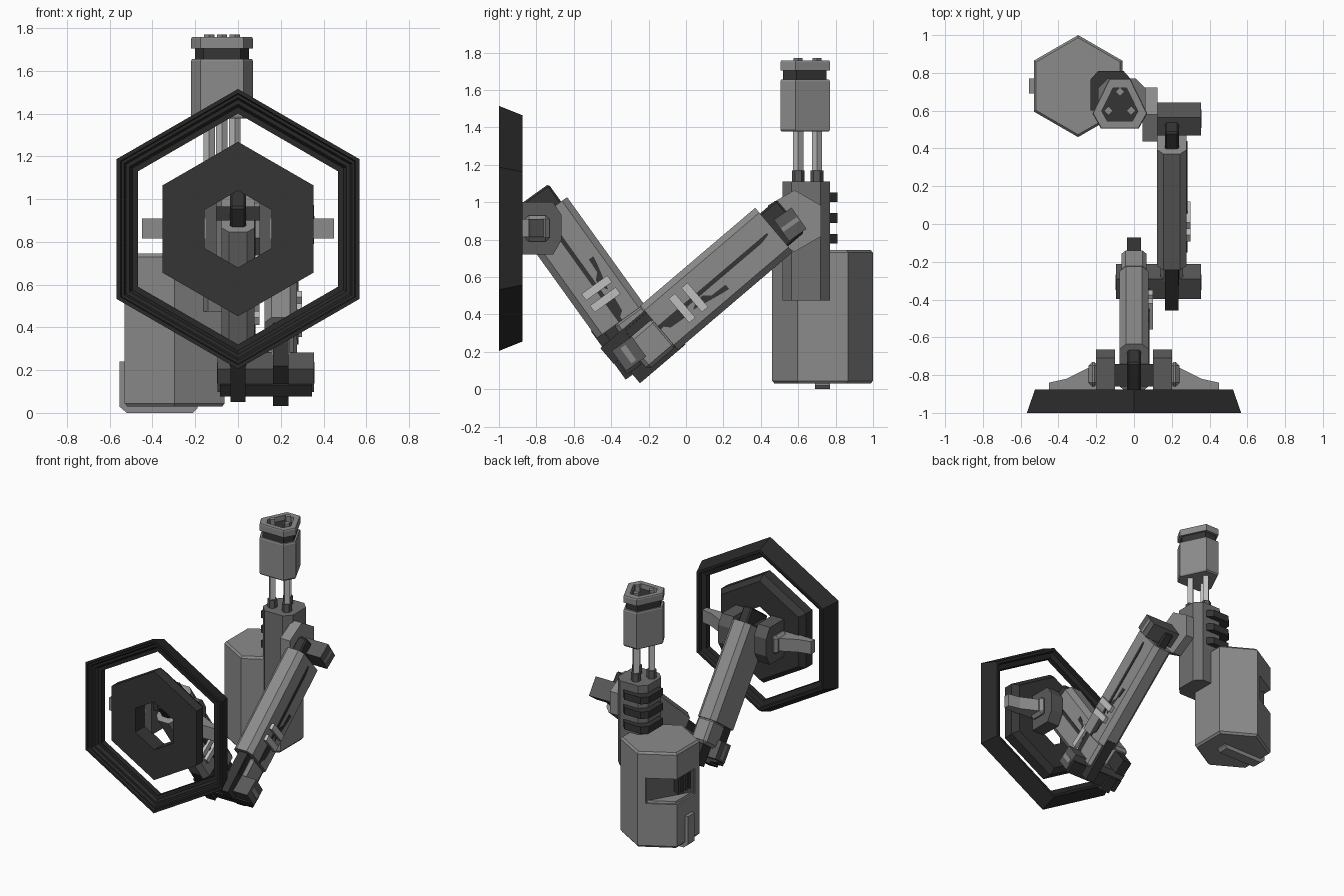
import bpy, bmesh, math
from mathutils import Matrix, Vector

if "Cube" in bpy.data.objects:
    bpy.data.objects.remove(bpy.data.objects["Cube"])


def mat(name, v):
    m = bpy.data.materials.new(name)
    m.diffuse_color = (v, v, v, 1)
    m.use_nodes = True
    m.node_tree.nodes["Principled BSDF"].inputs["Base Color"].default_value = m.diffuse_color
    return m


RING = mat("near black", 0.022)
DARK = mat("charcoal", 0.035)
HINGE = mat("dark grey", 0.10)
STEEL = mat("steel grey", 0.16)
MID = mat("mid grey", 0.26)
LIGHT = mat("light grey", 0.52)


def loft(name, pts, profile, m, mx=None, closed=False):
    """Stack scaled copies (scale, height) of an outline; closed joins last to first."""
    bm = bmesh.new()
    rows = [[bm.verts.new((x * s, y * s, h)) for x, y in pts] for s, h in profile]
    n = len(pts)
    pairs = list(zip(rows, rows[1:] + ([rows[0]] if closed else [])))
    for a, b in pairs:
        for i in range(n):
            j = (i + 1) % n
            bm.faces.new((a[i], a[j], b[j], b[i]))
    if not closed:
        bm.faces.new(rows[0][::-1])
        bm.faces.new(rows[-1])
    bmesh.ops.recalc_face_normals(bm, faces=bm.faces)
    me = bpy.data.meshes.new(name)
    bm.to_mesh(me)
    bm.free()
    me.materials.append(m)
    ob = bpy.data.objects.new(name, me)
    bpy.context.collection.objects.link(ob)
    if mx is not None:
        ob.matrix_world = mx
    return ob


def bevel(ob, w):
    b = ob.modifiers.new("bevel", 'BEVEL')
    b.width, b.segments, b.limit_method = w, 1, 'ANGLE'
    return ob


def box(name, x, y, z, m, mx=None, bev=0):
    """Box from three (low, high) ranges, in an optional local frame."""
    pts = [(x[0], y[0]), (x[1], y[0]), (x[1], y[1]), (x[0], y[1])]
    ob = loft(name, pts, [(1, z[0]), (1, z[1])], m, mx)
    return bevel(ob, bev) if bev else ob


def ngon(n, r=1, start=90):
    return [(r * math.cos(math.radians(start + 360 * i / n)),
             r * math.sin(math.radians(start + 360 * i / n))) for i in range(n)]


def chamfered(x0, x1, y0, y1, c):
    """Rectangle outline with four cut corners."""
    return [(x0 + c, y0), (x1 - c, y0), (x1, y0 + c), (x1, y1 - c),
            (x1 - c, y1), (x0 + c, y1), (x0, y1 - c), (x0, y0 + c)]


def frame(x, y, z, axis='X', deg=0):
    return Matrix.Translation((x, y, z)) @ Matrix.Rotation(math.radians(deg), 4, axis)


HEX = ngon(6)
SIDEWAYS = Matrix.Rotation(math.radians(90), 4, 'Y')   # local z -> x, local x -> -z

# Front hexagonal ring and inner plate (lofted along +y)
face = frame(0, 0, 0.86, 'X', -90)
loft("outer_ring", HEX, [(.655, -1), (.637, -.955), (.605, -.875), (.585, -.875), (.58, -.9),
                         (.54, -.91), (.54, -.95), (.57, -.95), (.585, -.97), (.605, -.97),
                         (.615, -.985), (.63, -.985), (.635, -1)], RING, face, True)
loft("inner_plate", HEX, [(.408, -.995), (.408, -.92), (.37, -.875), (.18, -.875), (.18, -.995)],
     DARK, face, True)

# Side brackets and hinge cheeks behind the plate
for s, side in ((-1, "left"), (1, "right")):
    pts = [(s * x, y) for x, y in ((.15, -.885), (.45, -.885), (.45, -.84), (.36, -.82), (.2, -.74), (.15, -.74))]
    loft("bracket_" + side, pts, [(1, .815), (1, .91)], MID)
    cheek = [(-.72, -.885), (-.72, -.71), (-.80, -.665), (-.93, -.665), (-1.0, -.71), (-1.0, -.885)]
    loft("hinge_cheek_" + side, cheek, [(1, s * .1), (1, s * .2)], HINGE, SIDEWAYS)
    box("cheek_pad_" + side, sorted((s * .19, s * .24)), (-.86, -.73), (.79, .93), MID, None, .02)
box("hinge_pin", (-.1, .1), (-.86, -.74), (.9, .965), DARK)


def arm(name, mx, length, f):
    """Arm along local z; f is the local y side that carries the long prong."""
    loft(name + "_body", chamfered(-.077, .077, -.155, .155, .034), [(1, 0), (1, length)], MID, mx)
    box(name + "_core", (-.037, .037), (-.115, .115), (-.16, length + .115), DARK, mx, .01)
    box(name + "_prong_outer", (-.036, .036), sorted((-f * .16, -f * .045)), (-.27, .05), DARK, mx)
    box(name + "_prong_inner", (-.036, .036), sorted((f * .01, f * .12)), (-.31, .05), DARK, mx)

    # Dark inlays and light clips on the right side
    def inlay(label, outline):
        loft(name + label, [(-b * length, a) for a, b in outline], [(1, .07), (1, .082)],
             DARK, mx @ SIDEWAYS)
    inlay("_inlay_long", [(-.012, .0), (.012, .0), (.012, .88), (-.0, .95), (-.012, .95)])
    inlay("_inlay_lobe", [(.02, .3), (.02, .36), (.075, .44), (.085, .52), (.055, .52), (.045, .25)])
    inlay("_inlay_low", [(.005, .02), (.04, .06), (.05, .2), (.005, .24)])
    for k in (.2, .31):
        box(name + "_clip", (.05, .1), (-.085, .085), (k * length - .022, k * length + .022), LIGHT, mx)


front = frame(0, -.35, .364, 'X', 35.7)
rear = frame(.2, -.144, .329, 'X', -49.6)
arm("front_arm", front, .705, 1)
arm("rear_arm", rear, .807, -1)
# Stepped casings where the arms run past each other
box("front_arm_casing", (-.065, .065), (-.04, .15), (-.17, .01), MID, front, .02)
box("rear_arm_casing", (-.06, .06), (-.06, .135), (-.19, .01), MID, rear, .02)

# Elbow bar joining both arms
elbow = frame(.13, -.305, .19, 'X', 35.7)
box("elbow_bar", (-.225, .225), (-.066, .066), (-.066, .066), HINGE, elbow)
box("elbow_strip", (-.228, .228), (-.02, .012), (-.05, .05), MID, elbow)
box("elbow_cap", (-.215, .215), (-.075, .02), (-.085, -.02), DARK, elbow)

# Shoulder: hexagonal plate and tilted bar
loft("shoulder_plate", ngon(6, .165, 0), [(1, .045), (1, .125)], MID, frame(0, .58, .9, 'Y', 90))
shoulder = frame(.2, .555, .88, 'X', -55)
box("shoulder_bar", (-.1, .155), (-.07, .07), (-.055, .06), HINGE, shoulder)
box("shoulder_strip", (-.09, .158), (-.012, .012), (-.05, .055), MID, shoulder)

# Column with dark cooling ribs
loft("column", chamfered(-.19, .06, .515, .77, .05), [(1, .475), (1, 1.11)], STEEL)
rib = [(-.23, .6), (-.015, .6), (-.015, .765), (-.055, .81), (-.19, .81), (-.23, .765)]
for z in (.778, .89, 1.0):
    loft("column_rib", rib, [(1, z), (1, z + .052)], DARK)

# Head: truncated triangle on three rods
HEAD = [(.055, .15), (-.055, .15), (-.145, -.035), (-.10, -.115), (.10, -.115), (.145, -.035)]
at = frame(-.075, .62, 0)
loft("head_body", HEAD, [(.95, 1.377), (1, 1.387), (1, 1.645), (.97, 1.655)], MID, at)
loft("head_neck", HEAD, [(.87, 1.65), (.87, 1.71)], DARK, at)
loft("head_cap", HEAD, [(1, 1.705), (1, 1.75), (.97, 1.757), (.66, 1.757), (.66, 1.705)], MID, at, True)
loft("cap_floor", HEAD, [(.7, 1.69), (.7, 1.72)], DARK, at)
for x, y in ((0, .08), (-.06, -.02), (.06, -.02)):
    p = frame(-.075 + x, .62 + y, 0)
    loft("head_rod", ngon(4, .027), [(1, 1.1), (1, 1.4)], LIGHT, p)
    loft("rod_base", ngon(6, .034), [(1, 1.1), (1, 1.17)], HINGE, p)
    loft("rod_tip", ngon(4, .024), [(1, 1.7), (1, 1.77)], MID, p)

# Hexagonal tank with a cut window on its rear left edge
tank = loft("tank", ngon(6, .27), [(.95, .03), (1, .045), (1, .73), (.95, .745)], MID, frame(-.296, .73, 0))
corner = frame(-.296, .73, 0, 'Z', 150)
cut = box("window_cutter", (.15, .4), (-.185, .185), (.36, .55), MID, corner)
cut.hide_render = True
cut.hide_viewport = True
cut.display_type = 'WIRE'
b = tank.modifiers.new("window", 'BOOLEAN')
b.operation, b.object, b.solver = 'DIFFERENCE', cut, 'EXACT'
box("window_back", (.148, .156), (-.18, .18), (.362, .548), HINGE, corner)
for i in range(4):
    t = .03 + i * .036
    box("window_fin", (.15, .245 - t * .55), (t, t + .016), (.41, .55), DARK, corner)
loft("window_sill", [(.15, -.18), (.15, .18), (.2, .1), (.255, 0), (.2, -.1)],
     [(1, .355), (.98, .375)], MID, corner)

# L-shaped strip down the side and under the tank
L = [(-.555, .03), (-.52, 0), (-.21, 0), (-.19, .02), (-.19, .05), (-.5, .05), (-.5, .24), (-.555, .24)]
loft("tank_strip", L, [(1, -.77), (1, -.69)], MID, frame(0, 0, 0, 'X', 90))
